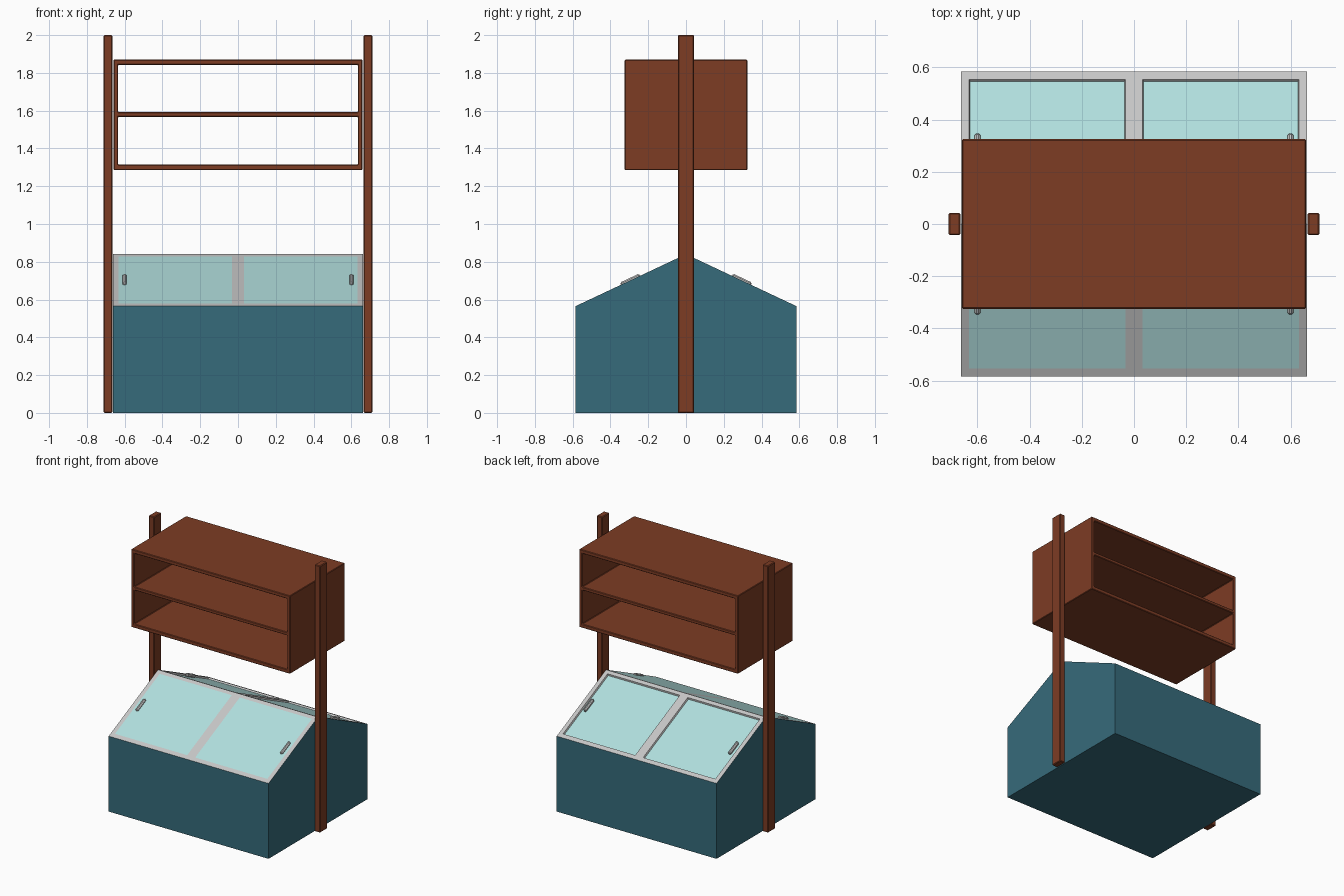
import bpy, bmesh, math
from mathutils import Matrix, Vector

if "Cube" in bpy.data.objects:
    bpy.data.objects.remove(bpy.data.objects["Cube"], do_unlink=True)


def material(name, rgb):
    # Convert 8-bit display colour to linear
    lin = [((c / 255 + 0.055) / 1.055) ** 2.4 for c in rgb] + [1]
    m = bpy.data.materials.new(name)
    m.use_nodes = True
    m.diffuse_color = lin
    m.node_tree.nodes["Principled BSDF"].inputs["Base Color"].default_value = lin
    return m


WOOD = material("brown wood", (125, 60, 36))
TEAL = material("teal paint", (54, 107, 123))
GREY = material("grey metal", (198, 198, 198))
GLASS = material("pale glass", (177, 223, 222))

HALF_W, HALF_D = 0.663, 0.585
EAVE, RIDGE = 0.565, 0.84
SLOPE = math.atan2(RIDGE - EAVE, HALF_D)


def finish(bm, name, mats, bevel=0):
    me = bpy.data.meshes.new(name)
    bm.to_mesh(me)
    bm.free()
    ob = bpy.data.objects.new(name, me)
    bpy.context.collection.objects.link(ob)
    for m in mats:
        me.materials.append(m)
    if bevel:
        mod = ob.modifiers.new("soft edges", "BEVEL")
        mod.width, mod.segments, mod.limit_method = bevel, 1, "ANGLE"
    return ob


def sheet(xs, rows):
    """Grid of quads over x stops and (y, z) rows; returns bmesh and cells by (column, row)."""
    bm = bmesh.new()
    v = [[bm.verts.new((x, y, z)) for x in xs] for y, z in rows]
    cells = {(i, j): bm.faces.new((v[j][i], v[j][i + 1], v[j + 1][i + 1], v[j + 1][i]))
             for j in range(len(rows) - 1) for i in range(len(xs) - 1)}
    return bm, cells


def box(name, size, loc, mat, bevel, turn=0):
    bm = bmesh.new()
    bmesh.ops.create_cube(bm, size=1, matrix=Matrix.Diagonal((*size, 1)))
    ob = finish(bm, name, [mat], bevel)
    ob.location = loc
    ob.rotation_euler.x = turn
    return ob


# Gabled case, open where the framed slopes sit
bm = bmesh.new()
profile = [(-HALF_D, 0), (HALF_D, 0), (HALF_D, EAVE), (0, RIDGE), (-HALF_D, EAVE)]
ends = [[bm.verts.new((x, y, z)) for y, z in profile] for x in (-HALF_W, HALF_W)]
for end in ends:
    bm.faces.new(end)
for a, b in ((0, 1), (1, 2), (4, 0)):
    bm.faces.new((ends[0][a], ends[0][b], ends[1][b], ends[1][a]))
bmesh.ops.recalc_face_normals(bm, faces=bm.faces)
# The open shell is oriented outward from its middle
bm.faces.ensure_lookup_table()
if bm.faces[0].normal.x > 0:
    bmesh.ops.reverse_faces(bm, faces=bm.faces)
finish(bm, "display_case", [TEAL])

# Sloped frames with recessed glass and pull handles
for side, label in ((-1, "front"), (1, "back")):
    xs = [-HALF_W, -0.632, -0.033, 0.033, 0.632, HALF_W]
    rows = [(side * HALF_D * (1 - t), EAVE + (RIDGE - EAVE) * t) for t in (0, 0.052, 0.955, 1)]
    bm, cells = sheet(xs, rows)
    if side > 0:
        bmesh.ops.reverse_faces(bm, faces=bm.faces)
    panes = [cells[1, 1], cells[3, 1]]
    # step down sharply, then across to the glass
    bmesh.ops.inset_individual(bm, faces=panes, thickness=0.006, depth=-0.012)
    for f in panes:
        f.material_index = 1
    finish(bm, label + "_window_frame", [GREY, GLASS])

    y = side * 0.294
    z = EAVE + (HALF_D - abs(y)) * math.tan(SLOPE)
    for x, hand in ((-0.6, "right"), (0.6, "left")):
        box(f"{label}_{hand}_handle", (0.022, 0.112, 0.026), (x, y, z),
            GREY, 0.007, -side * SLOPE)

# Upright posts
for x, hand in ((-0.688, "right"), (0.688, "left")):
    box(hand + "_post", (0.046, 0.086, 2), (x, 0, 1), WOOD, 0.005)

# Two-level shelf cabinet, open at front and back
bm, cells = sheet([-0.659, -0.634, 0.634, 0.659],
                  [(0, z) for z in (1.285, 1.314, 1.567, 1.592, 1.842, 1.87)])
bmesh.ops.delete(bm, geom=[cells[1, 1], cells[1, 3]], context="FACES")
cabinet = finish(bm, "shelf_cabinet", [WOOD])
solid = cabinet.modifiers.new("depth", "SOLIDIFY")
solid.thickness, solid.offset = 0.65, 0
edge = cabinet.modifiers.new("soft edges", "BEVEL")
edge.width, edge.segments, edge.limit_method = 0.004, 1, "ANGLE"
